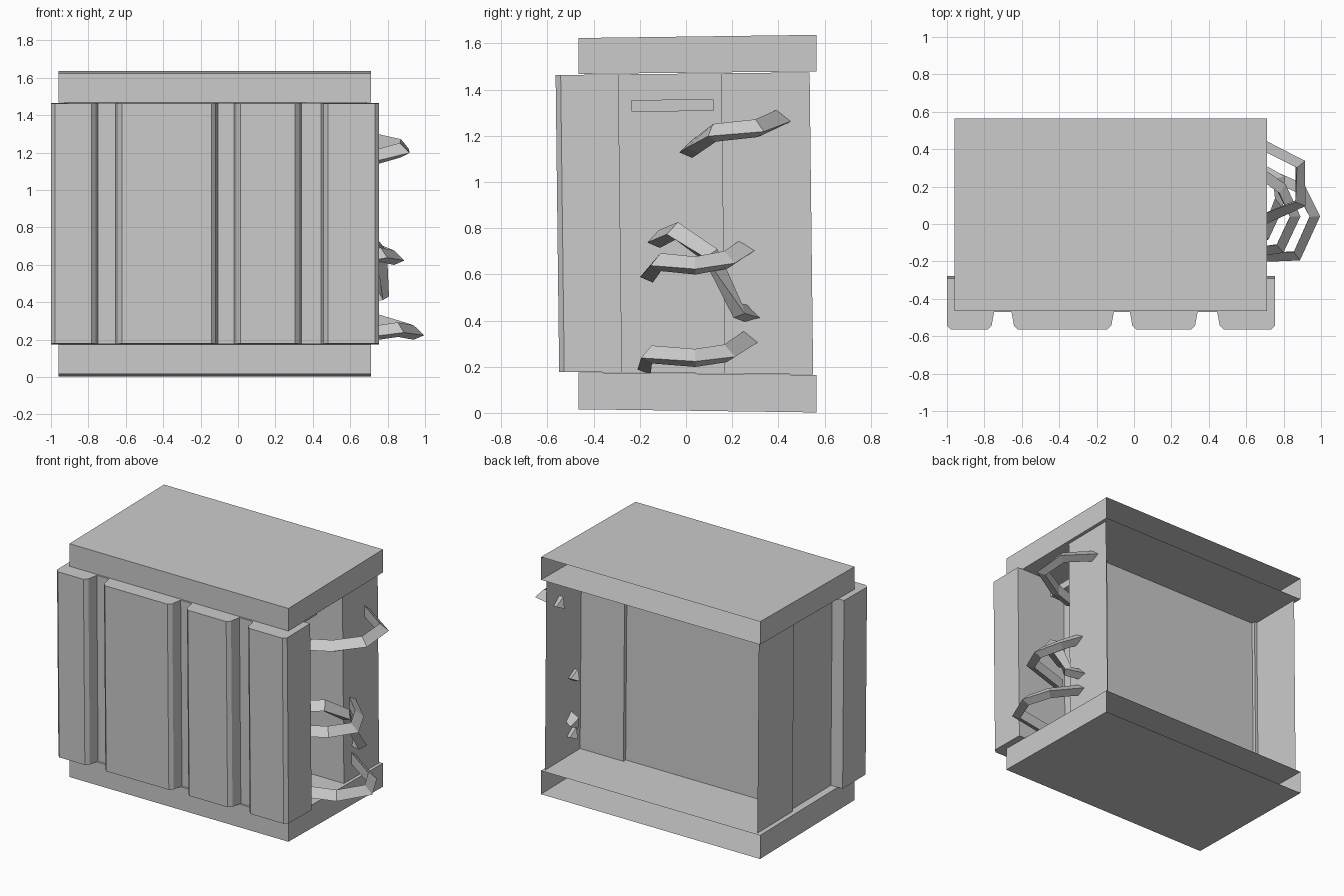
import bpy, bmesh
from mathutils import Vector

if "Cube" in bpy.data.objects:
    bpy.data.objects.remove(bpy.data.objects["Cube"])


def settle(co, lean):
    """Slight splay towards the back, plus an optional backward lean."""
    x, y, z = co
    t = (y + 0.56) / 1.1
    nz = z + (z - 0.82) / 0.82 * 0.015 * t
    ny = y - 0.012 * (z - 0.82) if lean else y
    return Vector((x, ny, nz))


def finish(name, bm):
    bmesh.ops.recalc_face_normals(bm, faces=bm.faces)
    me = bpy.data.meshes.new(name)
    bm.to_mesh(me)
    bm.free()
    ob = bpy.data.objects.new(name, me)
    bpy.context.collection.objects.link(ob)
    return ob


def extrude_profile(name, pts, z0, z1, closed=True, lean=True, skip=()):
    """Upright walls along a plan outline; closed outlines get top and bottom."""
    bm = bmesh.new()
    low = [bm.verts.new(settle((x, y, z0), lean)) for x, y in pts]
    high = [bm.verts.new(settle((x, y, z1), lean)) for x, y in pts]
    n = len(pts)
    for i in range(n if closed else n - 1):
        if i not in skip:
            j = (i + 1) % n
            bm.faces.new((low[i], low[j], high[j], high[i]))
    if closed:
        bm.faces.new(low[::-1])
        bm.faces.new(high)
    return finish(name, bm)


def bent_bar(name, path):
    """Faceted bar with a triangular section, sharp edge outward."""
    pts = [Vector(p) for p in path]
    section = ((0.03, -0.012), (-0.026, 0.042), (-0.026, -0.036))
    bm = bmesh.new()
    rings = []
    for i, p in enumerate(pts):
        a = pts[max(i - 1, 0)]
        b = pts[min(i + 1, len(pts) - 1)]
        tan = ((p - a).normalized() + (b - p).normalized()).normalized()
        side = tan.cross(Vector((0, 0, 1))).normalized()
        up = side.cross(tan).normalized()
        rings.append([bm.verts.new(p + side * s + up * u) for s, u in section])
    for r0, r1 in zip(rings, rings[1:]):
        for k in range(3):
            m = (k + 1) % 3
            bm.faces.new((r0[k], r0[m], r1[m], r1[k]))
    bm.faces.new(rings[0][::-1])
    bm.faces.new(rings[-1])
    return finish(name, bm)


Z0, Z1 = 0.178, 1.463

# Body: ribbed front, wider than the core, which is set in on the right side
profile = []
for x0, x1 in ((-1.0, -0.748), (-0.655, -0.108), (-0.022, 0.340), (0.445, 0.755)):
    left = [(x0 + 0.013, -0.535), (x0 + 0.035, -0.557)]
    right = [(x1 - 0.035, -0.557), (x1 - 0.013, -0.535)]
    if x0 == -1.0:
        left = [(x0, -0.535), (x0 + 0.022, -0.557)]
    else:
        left.insert(0, (x0, -0.462))
    if x1 == 0.755:
        right = [(x1 - 0.022, -0.557), (x1, -0.535)]
    else:
        right.append((x1, -0.462))
    profile += left + right
profile += [(0.755, -0.285), (0.36, -0.285), (0.36, 0.135),
            (-0.91, 0.135), (-0.91, -0.285), (-1.0, -0.285)]
extrude_profile("ribbed_body", profile, Z0, Z1)

# Thin walls that carry on behind the core, open at the back
extrude_profile("rear_right_wall", [(0.36, 0.135), (0.36, 0.16), (0.69, 0.16),
                                    (0.69, 0.543)], Z0, Z1, closed=False)
extrude_profile("rear_left_wall", [(-0.91, 0.135), (-0.91, 0.16), (-0.93, 0.16),
                                   (-0.93, 0.543)], Z0, Z1, closed=False)

# Top and bottom caps, hollow with no back face
rect = [(-0.96, -0.465), (0.71, -0.465), (0.71, 0.565), (-0.96, 0.565)]
extrude_profile("bottom_cap", rect, 0.017, 0.176, lean=False, skip=(2,))
extrude_profile("top_cap", rect, 1.467, 1.622, lean=False, skip=(2,))

# Small ledge inside the side recess
extrude_profile("recess_ledge", [(0.34, -0.23), (0.52, -0.23), (0.52, 0.125),
                                 (0.34, 0.125)], 1.302, 1.352)

# Bent bars in the side recess
bent_bar("upper_bar", [(0.55, 0.00, 1.14), (0.70, 0.03, 1.16), (0.89, 0.11, 1.21),
                       (0.89, 0.32, 1.23), (0.65, 0.44, 1.28)])
bent_bar("crossing_bar", [(0.50, -0.14, 0.75), (0.70, -0.06, 0.785), (0.77, 0.10, 0.68),
                          (0.78, 0.24, 0.44), (0.62, 0.325, 0.415)])
bent_bar("middle_bar", [(0.50, -0.17, 0.60), (0.78, -0.13, 0.65), (0.86, 0.04, 0.635),
                        (0.79, 0.19, 0.66), (0.64, 0.295, 0.73)])
bent_bar("lower_bar", [(0.50, -0.18, 0.20), (0.87, -0.17, 0.25), (0.965, 0.04, 0.235),
                       (0.89, 0.19, 0.255), (0.65, 0.295, 0.325)])
